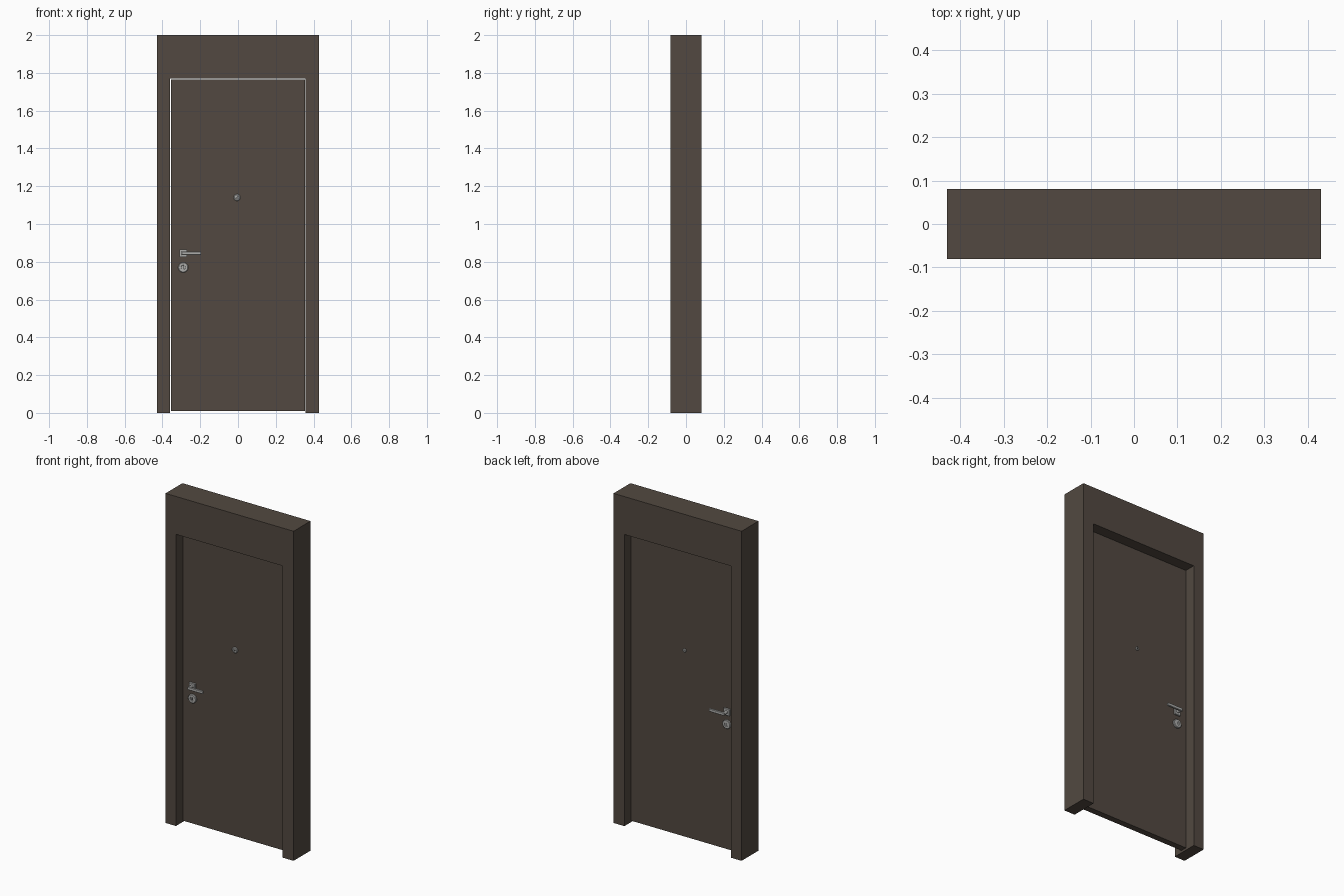
import bpy, bmesh, math
from mathutils import Matrix, Vector

if "Cube" in bpy.data.objects:
    bpy.data.objects.remove(bpy.data.objects["Cube"])


def material(name, rgb):
    m = bpy.data.materials.new(name)
    m.diffuse_color = (*rgb, 1)
    m.use_nodes = True
    m.node_tree.nodes["Principled BSDF"].inputs["Base Color"].default_value = m.diffuse_color
    return m


BROWN = material("dark brown", (0.084, 0.066, 0.052))
METAL = material("brushed metal", (0.42, 0.42, 0.41))
DARK = material("keyhole dark", (0.03, 0.03, 0.03))


def finish(name, bm, mat, smooth=False):
    bmesh.ops.recalc_face_normals(bm, faces=bm.faces)
    mesh = bpy.data.meshes.new(name)
    bm.to_mesh(mesh)
    bm.free()
    mesh.materials.append(mat)
    ob = bpy.data.objects.new(name, mesh)
    bpy.context.collection.objects.link(ob)
    if smooth:
        bpy.context.view_layer.objects.active = ob
        ob.select_set(True)
        bpy.ops.object.shade_smooth_by_angle(angle=math.radians(35))
        ob.select_set(False)
    return ob


def box(name, x, y, z, mat, bevel=0):
    bm = bmesh.new()
    bmesh.ops.create_cube(bm, size=1)
    for v in bm.verts:
        v.co = Vector([(a + b) / 2 + c * abs(b - a) for (a, b), c in zip((x, y, z), v.co)])
    if bevel:
        bmesh.ops.bevel(bm, geom=bm.edges[:], offset=bevel, segments=1, affect='EDGES')
    return finish(name, bm, mat)


def lathe(name, x, z, y0, side, profile, mat):
    """Spin a (radius, outward distance) profile about an axis along y."""
    bm = bmesh.new()
    pts = [bm.verts.new((x + r, y0 + side * d, z)) for r, d in profile]
    edges = [bm.edges.new(p) for p in zip(pts, pts[1:])]
    bmesh.ops.spin(bm, geom=pts + edges, cent=(x, y0, z), axis=(0, 1, 0),
                   angle=math.tau, steps=24)
    bmesh.ops.remove_doubles(bm, verts=bm.verts[:], dist=0.0001)
    return finish(name, bm, mat, True)


# Frame: one arch-shaped profile extruded through the wall depth
bm = bmesh.new()
outline = [(-.43, 0), (-.36, 0), (-.36, 1.77), (.357, 1.77),
           (.357, 0), (.43, 0), (.43, 2), (-.43, 2)]
face = bm.faces.new([bm.verts.new((x, -.081, z)) for x, z in outline])
new = bmesh.ops.extrude_face_region(bm, geom=[face])["geom"]
bmesh.ops.translate(bm, vec=(0, .162, 0),
                    verts=[g for g in new if isinstance(g, bmesh.types.BMVert)])
finish("door_frame", bm, BROWN)

# Door leaf, set back equally from both sides with a thin gap
HALF = 0.019
box("door_leaf", (-.356, .356), (-HALF, HALF), (.01, 1.766), BROWN)

# Handle, lock and viewer on both sides
HX, HZ, LZ = -.29, .845, .77
for side, label in ((-1, "front"), (1, "back")):
    s = side * HALF

    def span(a, b):
        return tuple(sorted((s + side * a, s + side * b)))

    box(f"handle_rose_{label}", (HX - .021, HX + .021), span(-.002, .009),
        (HZ - .021, HZ + .021), METAL, .002)
    lathe(f"handle_neck_{label}", HX, HZ, s, side,
          [(0, .005), (.009, .005), (.009, .035), (0, .035)], METAL)
    box(f"handle_lever_{label}", (HX - .009, -.195), span(.03, .042),
        (HZ - .009, HZ + .009), METAL, .002)
    lathe(f"lock_rose_{label}", HX, LZ, s, side,
          [(0, -.002), (.027, -.002), (.027, .007), (.024, .01),
           (.012, .01), (.011, .008), (0, .008)], METAL)
    box(f"keyhole_{label}", (HX - .002, HX + .002), span(.007, .009),
        (LZ - .008, LZ + .008), DARK)
    r = .018 if side < 0 else .011
    lathe(f"viewer_ring_{label}", -.005, 1.14, s, side,
          [(0, -.002), (r, -.002), (r, .005), (r * .8, .008),
           (r * .45, .008), (r * .4, .005), (0, .005)], METAL)
    lathe(f"viewer_lens_{label}", -.005, 1.14, s, side,
          [(0, .004), (r * .2, .004), (r * .2, .006), (0, .006)], DARK)
